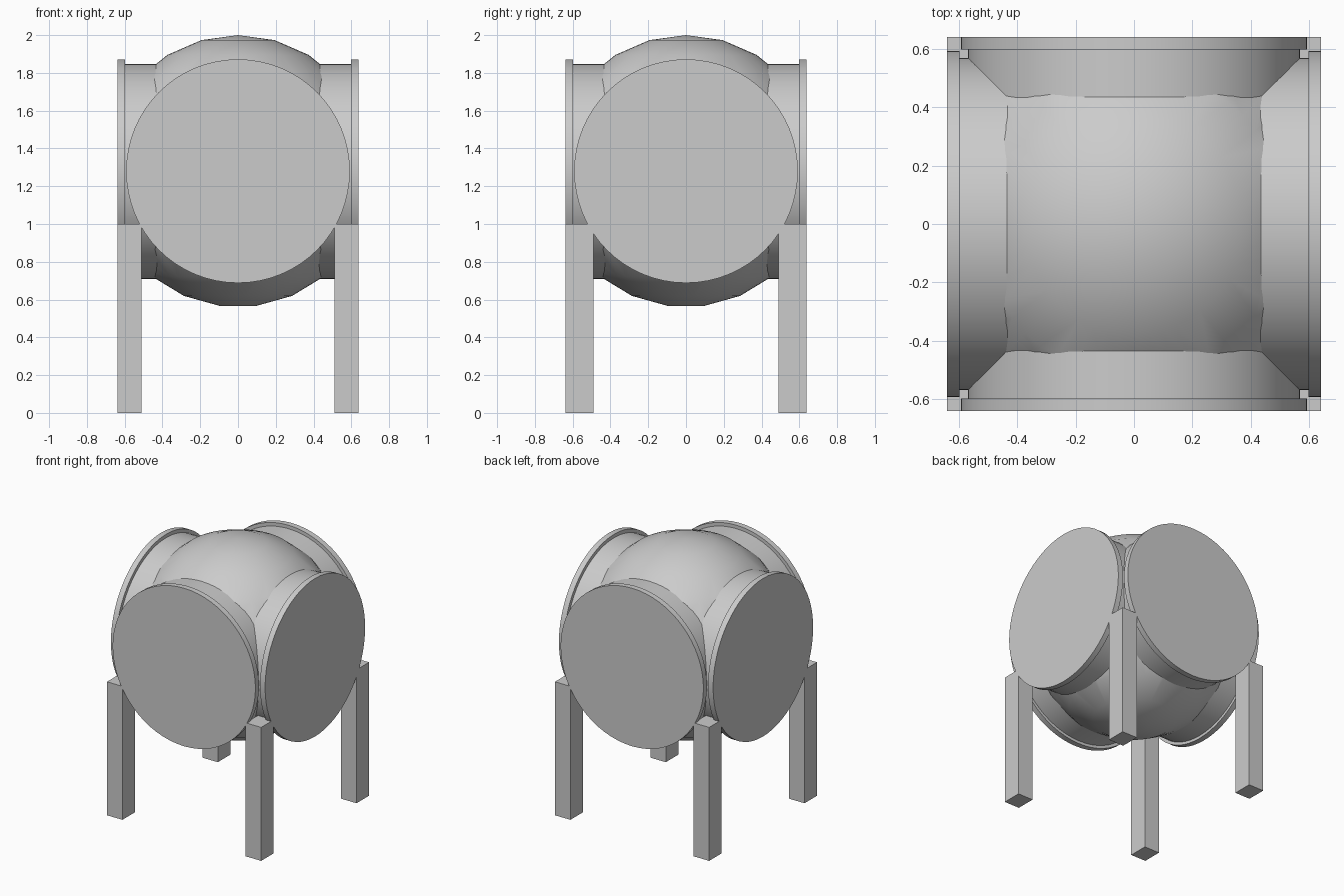
import bpy, bmesh
from math import radians, sin, cos, pi

if "Cube" in bpy.data.objects:
    bpy.data.objects.remove(bpy.data.objects["Cube"])

CZ = 1.28          # height of the body centre


def smooth(obj):
    bpy.ops.object.select_all(action='DESELECT')
    obj.select_set(True)
    bpy.context.view_layer.objects.active = obj
    bpy.ops.object.shade_smooth_by_angle(angle=radians(35))


def cylinder(name, r, depth, loc, rot):
    bpy.ops.mesh.primitive_cylinder_add(vertices=64, radius=r, depth=depth,
                                        location=loc, rotation=rot)
    obj = bpy.context.object
    obj.name = name
    smooth(obj)
    return obj


def globe(name, r, cut, segments=48):
    # Lathed profile: pole at the top, small flat at the bottom
    step = pi / 11.5
    bm = bmesh.new()
    top = bm.verts.new((0, 0, r))
    rings = []
    for i in range(1, 12):
        a = i * step
        rings.append([bm.verts.new((r * sin(a) * cos(2 * pi * k / segments),
                                    r * sin(a) * sin(2 * pi * k / segments),
                                    r * cos(a))) for k in range(segments)])
    for k in range(segments):
        n = (k + 1) % segments
        bm.faces.new((top, rings[0][k], rings[0][n]))
        for a, b in zip(rings, rings[1:]):
            bm.faces.new((a[k], b[k], b[n], a[n]))
    bm.faces.new(rings[-1][::-1])
    # Slice the four sides away where the pipes leave the body
    for d in ((1, 0, 0), (-1, 0, 0), (0, 1, 0), (0, -1, 0)):
        bmesh.ops.bisect_plane(bm, geom=bm.verts[:] + bm.edges[:] + bm.faces[:],
                               plane_co=[c * cut for c in d], plane_no=d,
                               clear_outer=True)
    mesh = bpy.data.meshes.new(name)
    bm.to_mesh(mesh)
    bm.free()
    obj = bpy.data.objects.new(name, mesh)
    bpy.context.collection.objects.link(obj)
    obj.location = (0, 0, CZ)
    smooth(obj)


# Round central body
globe("valve_body", 0.72, 0.443)

# Crossing pipes
cylinder("pipe_x", 0.568, 1.2, (0, 0, CZ - 0.002), (0, pi / 2, 0))
cylinder("pipe_y", 0.568, 1.2, (0, 0, CZ - 0.002), (pi / 2, 0, 0))

# End flanges
for s, side in ((-1, "left"), (1, "right")):
    cylinder(f"flange_{side}", 0.592, 0.042, (s * 0.618, 0, CZ), (0, pi / 2, 0))
for s, side in ((-1, "front"), (1, "back")):
    cylinder(f"flange_{side}", 0.592, 0.042, (0, s * 0.618, CZ), (pi / 2, 0, 0))

# Corner legs
for sx, nx in ((-1, "left"), (1, "right")):
    for sy, ny in ((-1, "front"), (1, "back")):
        bpy.ops.mesh.primitive_cube_add(size=1, location=(sx * 0.575, sy * 0.565, 0.5))
        leg = bpy.context.object
        leg.name = f"leg_{ny}_{nx}"
        leg.scale = (0.128, 0.148, 1.0)
